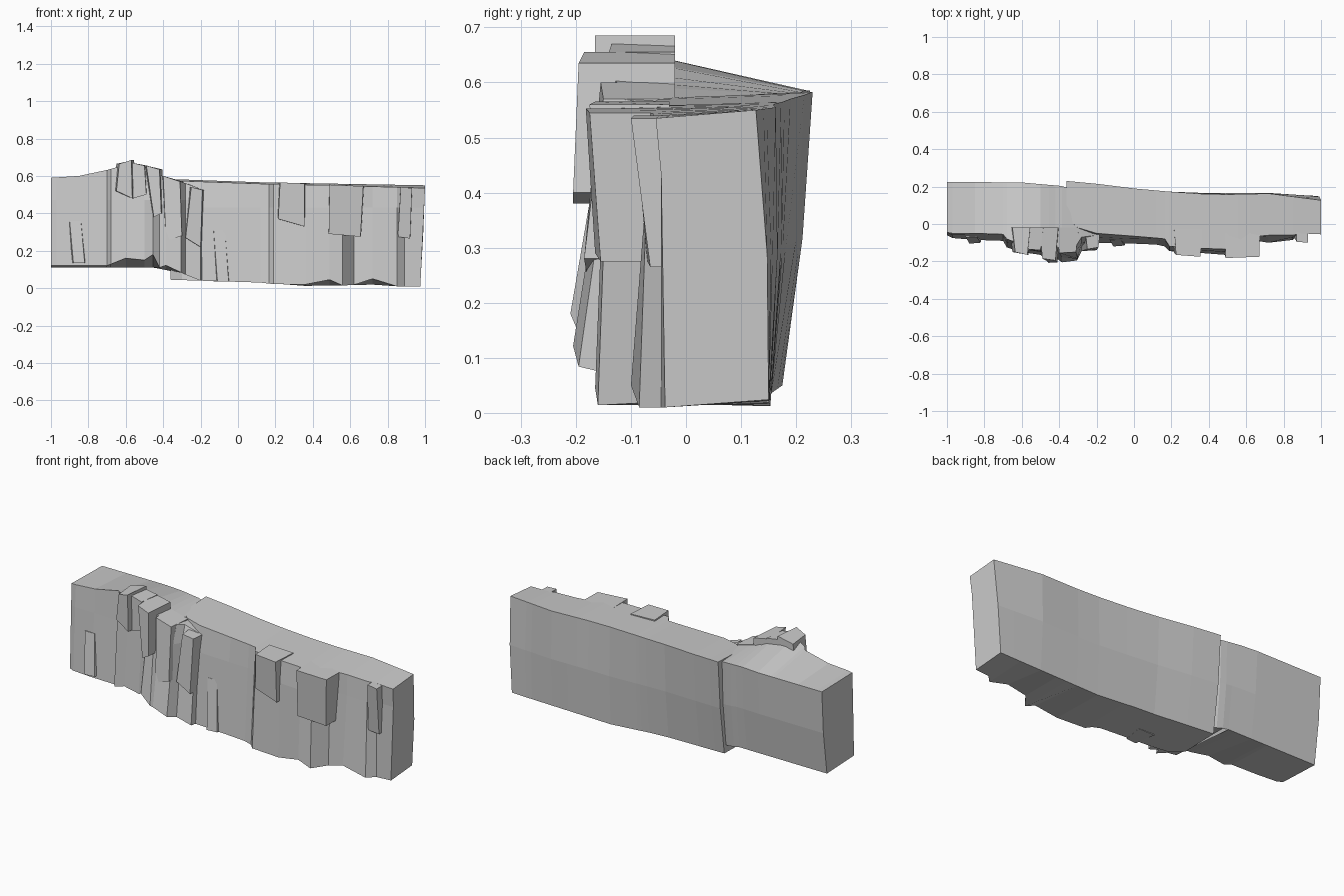
import bpy
import bmesh


def lerp(keys, x):
    """Value at x of a polyline given as (x, value) pairs."""
    if x <= keys[0][0]:
        return keys[0][1]
    for (x0, v0), (x1, v1) in zip(keys, keys[1:]):
        if x <= x1:
            return v0 + (v1 - v0) * (x - x0) / (x1 - x0)
    return keys[-1][1]


def finish(bm, name):
    bmesh.ops.recalc_face_normals(bm, faces=bm.faces)
    mesh = bpy.data.meshes.new(name)
    bm.to_mesh(mesh)
    bm.free()
    obj = bpy.data.objects.new(name, mesh)
    bpy.context.collection.objects.link(obj)
    return obj


def cliff(name, front, back_top, back_low, top_back, top_front, base_front, base_back, split):
    """Loft a wall along x; front rows are x, y at top, y at ledge line, y at foot."""
    bm = bmesh.new()
    rings = []
    for x, yt, ym, yf in front:
        bt, bl = lerp(back_top, x), lerp(back_low, x)
        zt, zb = lerp(top_front, x), lerp(base_front, x)
        ztb, zbb = lerp(top_back, x), lerp(base_back, x)
        xf = min(x, 0.975)
        pts = [(xf, yf, zb), (min(x, 0.995), ym, split), (x, yt, zt), (x, bt, ztb),
               (min(x, 0.99), (bt + bl) / 2 + 0.009, (ztb + zbb) / 2), (xf, bl, zbb)]
        rings.append([bm.verts.new(p) for p in pts])
    for a, b in zip(rings, rings[1:]):
        for i in range(6):
            j = (i + 1) % 6
            bm.faces.new((a[i], a[j], b[j], b[i]))
    bm.faces.new(rings[0])
    bm.faces.new(rings[-1])
    return finish(bm, name)


def block(name, corners, depth_y, flare=0.015):
    """Rock slab: front outline (x, y, z) run back to depth_y, widening into the wall."""
    bm = bmesh.new()
    cx = sum(c[0] for c in corners) / len(corners)
    f = [bm.verts.new(c) for c in corners]
    b = [bm.verts.new((x + (flare if x > cx else -flare), depth_y, z)) for x, y, z in corners]
    n = len(f)
    bm.faces.new(f)
    bm.faces.new(b)
    for i in range(n):
        j = (i + 1) % n
        bm.faces.new((f[i], f[j], b[j], b[i]))
    return finish(bm, name)


# Left cliff section
cliff("left_cliff",
      [(-1.0, -.045, -.05, -.06), (-.97, -.05, -.058, -.075), (-.85, -.05, -.06, -.085),
       (-.70, -.055, -.065, -.09), (-.68, -.08, -.10, -.125), (-.60, -.11, -.125, -.15),
       (-.50, -.12, -.14, -.165), (-.455, -.13, -.16, -.21), (-.42, -.13, -.145, -.18),
       (-.385, -.12, -.15, -.205), (-.305, -.11, -.14, -.195), (-.28, -.07, -.10, -.145),
       (-.20, -.06, -.09, -.13), (-.19, -.02, -.04, -.09)],
      back_top=[(-1, .225), (-.6, .222), (-.35, .20), (-.2, .12)],
      back_low=[(-1, .18), (-.4, .175), (-.2, .10)],
      top_back=[(-1, .585), (-.5, .585), (-.35, .575), (-.2, .535)],
      top_front=[(-1, .59), (-.85, .60), (-.7, .632), (-.6, .66), (-.5, .645),
                 (-.42, .605), (-.3, .568), (-.2, .53)],
      base_front=[(-1, .12), (-.7, .12), (-.6, .16), (-.5, .15), (-.455, .18), (-.42, .11),
                  (-.36, .13), (-.3, .08), (-.2, .04)],
      base_back=[(-1, .11), (-.45, .11), (-.2, .06)], split=.47)

# Right cliff section
cliff("right_cliff",
      [(-.36, .03, .0, -.04), (-.30, -.02, -.05, -.09), (-.20, -.05, -.07, -.10),
       (0, -.065, -.08, -.105), (.12, -.075, -.085, -.11), (.165, -.08, -.09, -.12),
       (.19, -.12, -.12, -.145), (.36, -.13, -.14, -.155), (.49, -.135, -.15, -.165),
       (.56, -.13, -.145, -.16), (.62, -.07, -.07, -.085), (.72, -.06, -.065, -.10),
       (.85, -.06, -.07, -.085), (.89, -.05, -.045, -.045), (1.0, -.055, -.045, -.038)],
      back_top=[(-.36, .23), (-.2, .215), (0, .19), (.3, .163), (.5, .158), (.72, .163), (1, .127)],
      back_low=[(-.36, .175), (0, .155), (1, .15)],
      top_back=[(-.36, .583), (.15, .565), (1, .55)],
      top_front=[(-.36, .575), (.15, .557), (.5, .55), (1, .535)],
      base_front=[(-.36, .045), (.12, .03), (.3, .008), (.49, .045), (.58, .005), (.72, .05),
                  (.85, .01), (1, .01)],
      base_back=[(-.36, .05), (.1, .032), (.35, .012), (1, .024)], split=.43)

# Slabs standing out of the left section
block("crest_slab", [(-.635, -.15, .665), (-.57, -.165, .685), (-.565, -.165, .48), (-.65, -.15, .52)], -.02)
block("crest_shoulder", [(-.565, -.135, .67), (-.50, -.14, .655), (-.49, -.15, .50), (-.56, -.14, .48)], -.02)
block("upper_column", [(-.49, -.185, .655), (-.42, -.195, .635), (-.41, -.205, .40), (-.45, -.205, .38)], -.02)
block("middle_column", [(-.40, -.155, .60), (-.31, -.15, .57), (-.30, -.185, .28), (-.385, -.18, .25)], -.02)
block("end_column", [(-.25, -.135, .54), (-.19, -.125, .525), (-.20, -.14, .22), (-.28, -.145, .27)], .02)

# Slabs standing out of the right section
block("centre_slab", [(.225, -.165, .565), (.355, -.175, .56), (.355, -.165, .33), (.215, -.155, .37)], -.03, .01)
block("large_overhang", [(.49, -.182, .553), (.67, -.175, .545), (.655, -.155, .275), (.485, -.165, .29)], .02, .005)
block("right_overhang", [(.87, -.095, .54), (.93, -.10, .535), (.92, -.065, .265), (.855, -.07, .275)], .02, .002)

# Small wedge ridges low on both faces
for name, x, z0, z1, y in (("left_wedge", -.87, .135, .36, -.07), ("centre_wedge", -.10, .035, .31, -.085)):
    block(name, [(x - .03, y, z1), (x + .03, y, z1), (x + .05, y - .03, z0), (x - .01, y - .035, z0)], .0, .02)
